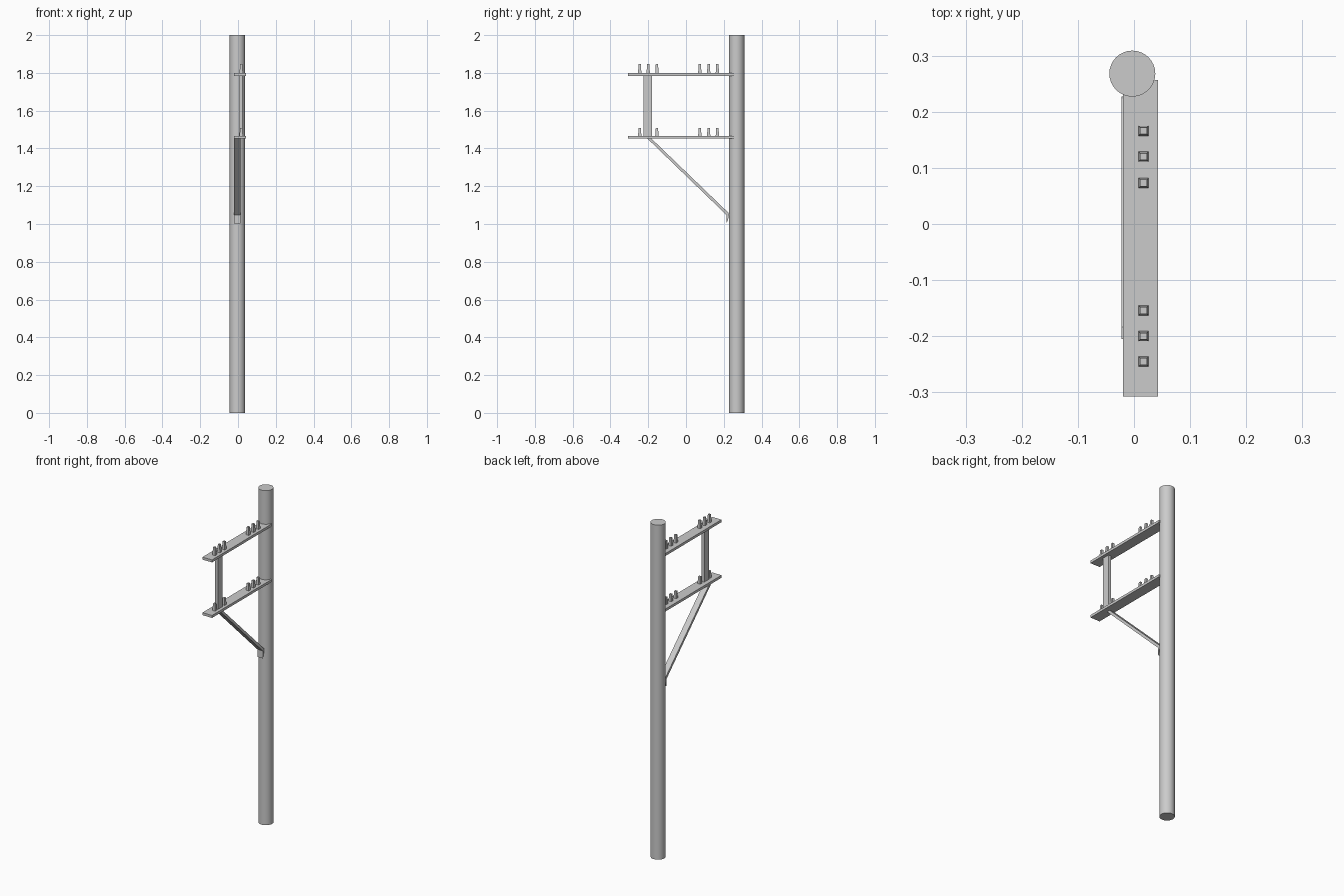
import bpy, bmesh

if "Cube" in bpy.data.objects:
    bpy.data.objects.remove(bpy.data.objects["Cube"])


def make_object(name, bm):
    bmesh.ops.recalc_face_normals(bm, faces=bm.faces)
    mesh = bpy.data.meshes.new(name)
    bm.to_mesh(mesh)
    bm.free()
    obj = bpy.data.objects.new(name, mesh)
    bpy.context.collection.objects.link(obj)
    return obj


def prism(name, profile, x0, x1):
    """Extrude a (y, z) profile along x."""
    bm = bmesh.new()
    face = bm.faces.new([bm.verts.new((x0, y, z)) for y, z in profile])
    result = bmesh.ops.extrude_face_region(bm, geom=[face])
    moved = [v for v in result["geom"] if isinstance(v, bmesh.types.BMVert)]
    bmesh.ops.translate(bm, verts=moved, vec=(x1 - x0, 0, 0))
    return make_object(name, bm)


def box(name, x0, x1, y0, y1, z0, z1):
    return prism(name, [(y0, z0), (y1, z0), (y1, z1), (y0, z1)], x0, x1)


def peg(name, x, y, z0, z1):
    """Square insulator tapering towards its top."""
    bm = bmesh.new()
    bmesh.ops.create_cube(bm, size=1)
    for v in bm.verts:
        half = 0.006 if v.co.z > 0 else 0.009
        v.co.x = x + (half if v.co.x > 0 else -half)
        v.co.y = y + (half if v.co.y > 0 else -half)
        v.co.z = z1 if v.co.z > 0 else z0
    return make_object(name, bm)


# Round pole
bpy.ops.mesh.primitive_cylinder_add(vertices=32, radius=0.041, depth=2,
                                    location=(-0.003, 0.268, 1))
pole = bpy.context.object
pole.name = "pole"
bpy.ops.object.shade_smooth_by_angle()

# Two crossarms with their insulator pegs
PEG_Y = (-0.245, -0.2, -0.154, 0.073, 0.12, 0.166)
for level, bottom, top, peg_top in (("lower", 1.452, 1.467, 1.509),
                                    ("upper", 1.784, 1.799, 1.846)):
    box(level + "_crossarm", -0.02, 0.043, -0.307, 0.257, bottom, top)
    for i, y in enumerate(PEG_Y):
        if level == "lower" and i == 1:
            continue  # the upright stands here
        peg(f"{level}_insulator_{i + 1}", 0.017, y, top - 0.002, peg_top)

# Upright joining the crossarms
box("upright", 0.006, 0.025, -0.226, -0.181, 1.466, 1.785)

# Flat diagonal brace with a bent foot against the pole
prism("brace", [(-0.205, 1.453), (-0.184, 1.453), (0.224, 1.06), (0.227, 1.05),
                (0.222, 1.02), (0.214, 1.003), (0.214, 1.048)], -0.022, 0.014)
